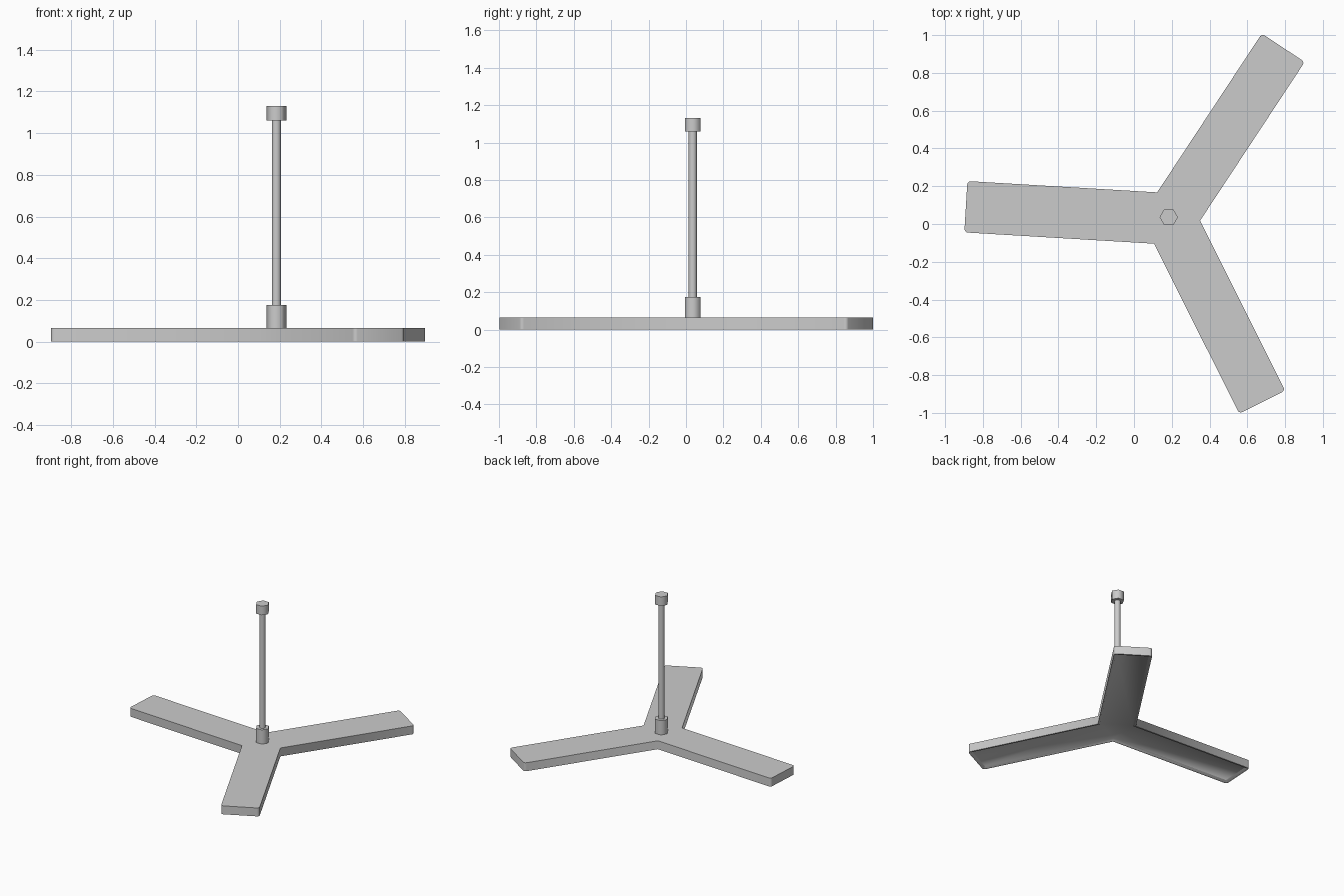
import bpy, bmesh, math
from mathutils import Vector, Matrix

if "Cube" in bpy.data.objects:
    bpy.data.objects.remove(bpy.data.objects["Cube"])

HUB = Vector((0.193, 0.027))
ROD = (0.184, 0.036)
HALF_W, REACH, TIP_R, HEIGHT = 0.136, 1.085, 0.018, 0.065
RIM, RECESS = 0.012, 0.012


def make_object(name, bm):
    bmesh.ops.recalc_face_normals(bm, faces=bm.faces)
    mesh = bpy.data.meshes.new(name)
    bm.to_mesh(mesh)
    bm.free()
    ob = bpy.data.objects.new(name, mesh)
    bpy.context.collection.objects.link(ob)
    bpy.ops.object.select_all(action='DESELECT')
    ob.select_set(True)
    bpy.context.view_layer.objects.active = ob
    bpy.ops.object.shade_smooth_by_angle(angle=math.radians(65))


def cylinder(name, radius, z0, z1, sides):
    bm = bmesh.new()
    bmesh.ops.create_cone(
        bm, cap_ends=True, segments=sides, radius1=radius, radius2=radius,
        depth=z1 - z0,
        matrix=Matrix.Translation((*ROD, (z0 + z1) / 2)) @ Matrix.Rotation(math.pi / 2, 4, 'Z'))
    make_object(name, bm)


# Base plan: a central triangle with three round-cornered arms
bm = bmesh.new()
angles = [math.radians(56.6 + 120 * k) for k in range(3)]
corners = []
for a in angles:
    p = HUB + Vector((math.cos(a - math.pi / 3), math.sin(a - math.pi / 3))) * HALF_W / math.sin(math.pi / 3)
    corners.append(bm.verts.new((p.x, p.y, 0)))
bm.faces.new(corners)
for k, a in enumerate(angles):
    along, side = Vector((math.cos(a), math.sin(a))), Vector((-math.sin(a), math.cos(a)))
    tip = []
    for s in (-1, 1):
        for i in range(4):
            t = math.radians(30 * i - (90 if s < 0 else 0))
            p = (HUB + along * (REACH - TIP_R + TIP_R * math.cos(t))
                 + side * (s * (HALF_W - TIP_R) + TIP_R * math.sin(t)))
            tip.append(bm.verts.new((p.x, p.y, 0)))
    bm.faces.new([corners[k], *tip, corners[(k + 1) % 3]])

# Thicken, then sink a shallow sloped recess into the underside
ext = bmesh.ops.extrude_face_region(bm, geom=list(bm.faces), use_keep_orig=True)
bmesh.ops.translate(bm, vec=(0, 0, HEIGHT),
                    verts=[v for v in ext['geom'] if isinstance(v, bmesh.types.BMVert)])
bmesh.ops.recalc_face_normals(bm, faces=bm.faces)
under = [f for f in bm.faces if f.normal.z < -0.9]
bmesh.ops.inset_region(bm, faces=under, thickness=RIM, use_even_offset=True)
bmesh.ops.inset_region(bm, faces=under, thickness=0.01, depth=-RECESS, use_even_offset=True)
make_object("three_arm_base", bm)

# Upright rod with hexagonal collars
cylinder("rod", 0.022, HEIGHT, 1.08, 16)
cylinder("lower_collar", 0.0485, HEIGHT, 0.175, 6)
cylinder("upper_collar", 0.0485, 1.06, 1.13, 6)
